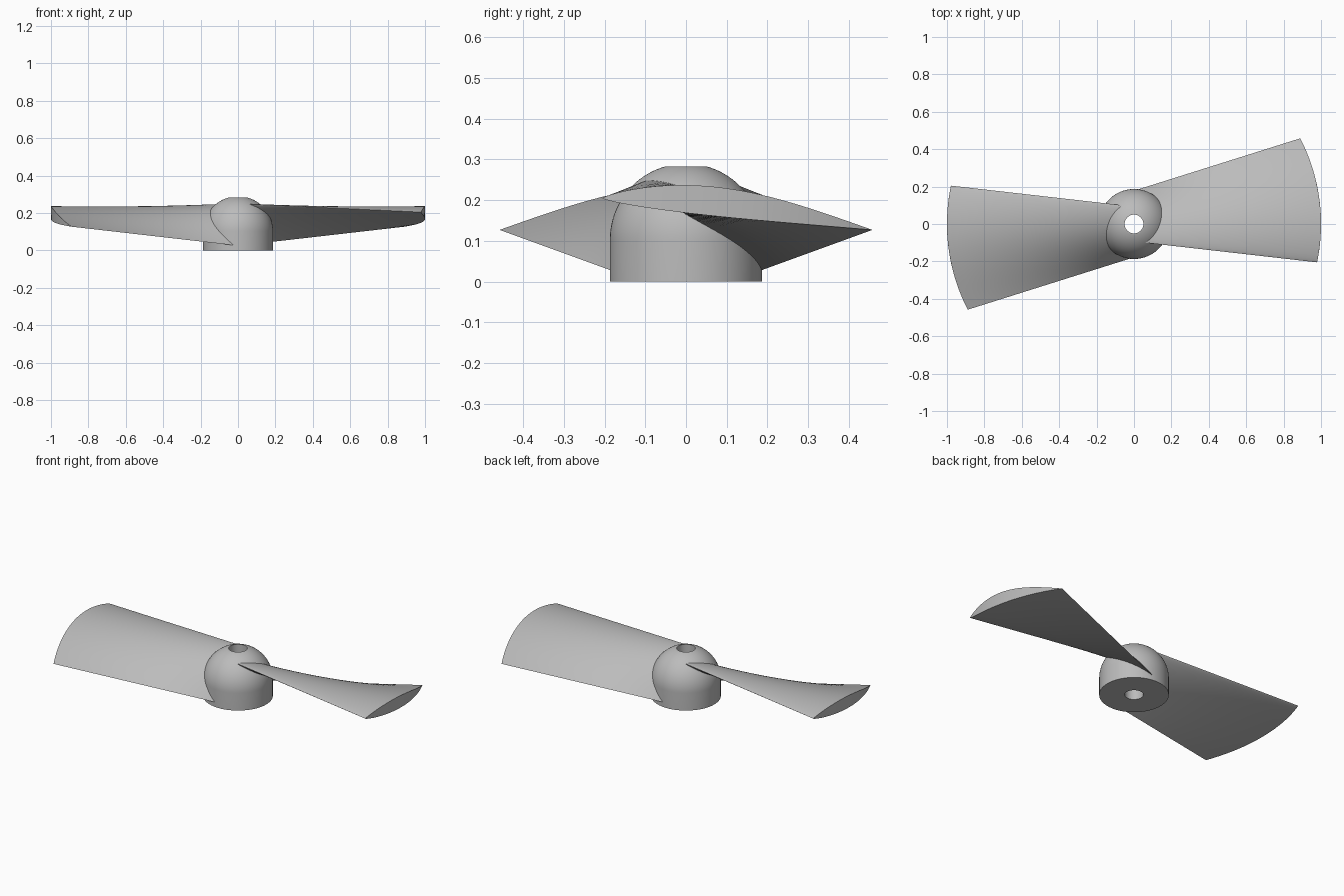
import bpy, bmesh, math
from mathutils import Vector, Matrix

cube = bpy.data.objects.get("Cube")
if cube:
    bpy.data.objects.remove(cube, do_unlink=True)

HUB_R, HOLE_R, DOME_Z, TOP_Z = 0.187, 0.05, 0.103, 0.283
SEGMENTS, CHORD_STEPS, SPAN_STEPS = 96, 28, 16

grey = bpy.data.materials.new("plain grey")
grey.use_nodes = True
grey.diffuse_color = (0.5, 0.5, 0.5, 1)
grey.node_tree.nodes["Principled BSDF"].inputs["Base Color"].default_value = (0.5, 0.5, 0.5, 1)


def make_object(name, bm):
    bmesh.ops.recalc_face_normals(bm, faces=bm.faces)
    mesh = bpy.data.meshes.new(name)
    bm.to_mesh(mesh)
    bm.free()
    mesh.materials.append(grey)
    obj = bpy.data.objects.new(name, mesh)
    bpy.context.collection.objects.link(obj)
    return obj


def lathe(name, profile):
    """Closed solid of revolution from (radius, height) pairs."""
    bm = bmesh.new()
    rings = []
    for r, z in profile:
        angles = [2 * math.pi * i / SEGMENTS for i in range(SEGMENTS)]
        rings.append([bm.verts.new((r * math.cos(a), r * math.sin(a), z)) for a in angles])
    for low, high in zip(rings, rings[1:]):
        for i in range(SEGMENTS):
            j = (i + 1) % SEGMENTS
            bm.faces.new((low[i], low[j], high[j], high[i]))
    bm.faces.new(rings[0])
    bm.faces.new(rings[-1])
    return make_object(name, bm)


def airfoil(lead, trail, thickness, belly):
    """Closed loop of (y, z) points: over the arched top, back along the flat belly."""
    lead, trail = Vector(lead), Vector(trail)
    chord = trail - lead
    normal = Vector((-chord.y, chord.x)).normalized()
    ts = [(1 - math.cos(math.pi * i / CHORD_STEPS)) / 2 for i in range(CHORD_STEPS + 1)]
    top = [lead + chord * t + normal * thickness * math.sin(math.pi * t ** 0.8) for t in ts]
    under = [lead + chord * t - normal * belly * math.sin(math.pi * t ** 0.6) for t in ts]
    return top + under[-2:0:-1]


def blade(name, turn):
    """Twisted blade ruled from the root section to an arc-shaped tip of radius 1."""
    root = [Vector((0.015, p.x, p.y)) for p in airfoil((-0.095, 0.25), (0.183, 0.027), 0.052, 0.01)]
    tip = [Vector((math.sqrt(1 - p.x ** 2), p.x, p.y))
           for p in airfoil((-0.205, 0.205), (0.458, 0.127), 0.06, 0.012)]
    bm = bmesh.new()
    rings = [[bm.verts.new(a.lerp(b, s / SPAN_STEPS)) for a, b in zip(root, tip)]
             for s in range(SPAN_STEPS + 1)]
    count = len(root)
    for inner, outer in zip(rings, rings[1:]):
        for i in range(count):
            j = (i + 1) % count
            bm.faces.new((inner[i], inner[j], outer[j], outer[i]))
    # End caps as strips across the chord
    for ring in (rings[0], rings[-1]):
        for i in range(CHORD_STEPS):
            quad = [ring[i], ring[i + 1], ring[-i - 1], ring[-i % count]]
            bm.faces.new(list(dict.fromkeys(quad)))
    bmesh.ops.transform(bm, matrix=Matrix.Rotation(turn, 4, "Z"), verts=bm.verts)
    return make_object(name, bm)


# Hub: short cylinder under a dome with a flat top
end = math.asin((TOP_Z - DOME_Z) / HUB_R)
dome = [(HUB_R * math.cos(end * i / 24), DOME_Z + HUB_R * math.sin(end * i / 24)) for i in range(25)]
propeller = lathe("propeller", [(HUB_R, 0)] + dome)

# Blades are fused to the hub, then the shaft hole is bored through
parts = [(blade("right_blade", math.pi), "UNION"),
         (blade("left_blade", 0), "UNION"),
         (lathe("shaft_hole_cutter", [(HOLE_R, -0.1), (HOLE_R, 0.4)]), "DIFFERENCE")]
for part, operation in parts:
    mod = propeller.modifiers.new(part.name, "BOOLEAN")
    mod.object, mod.operation, mod.solver = part, operation, "EXACT"
    part.hide_render = True

# Bake the result and drop the helpers
bpy.context.view_layer.update()
evaluated = propeller.evaluated_get(bpy.context.evaluated_depsgraph_get())
solid = bpy.data.meshes.new_from_object(evaluated)
propeller.modifiers.clear()
propeller.data = solid
solid.materials.clear()
solid.materials.append(grey)
for part, _ in parts:
    bpy.data.objects.remove(part, do_unlink=True)

# Smooth shading with crisp edges
bpy.ops.object.select_all(action="DESELECT")
propeller.select_set(True)
bpy.context.view_layer.objects.active = propeller
bpy.ops.object.shade_smooth_by_angle(angle=math.radians(30))
